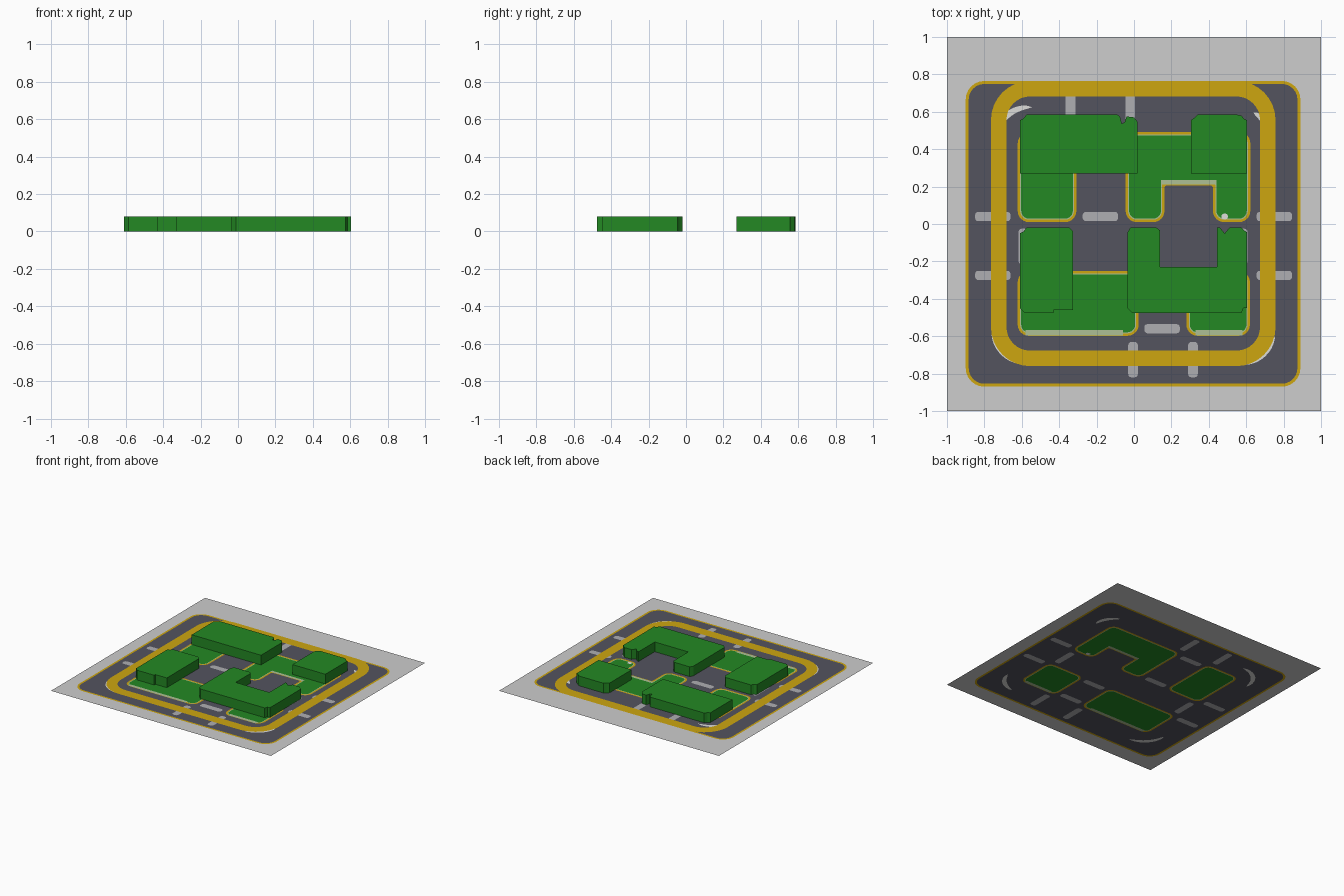
import bpy, bmesh, math
from mathutils import Vector
from mathutils.geometry import delaunay_2d_cdt

if "Cube" in bpy.data.objects:
    bpy.data.objects.remove(bpy.data.objects["Cube"])


def material(name, rgb):
    m = bpy.data.materials.new(name)
    m.diffuse_color = (*rgb, 1)
    m.use_nodes = True
    m.node_tree.nodes["Principled BSDF"].inputs["Base Color"].default_value = m.diffuse_color
    return m


GREY, ROAD, YELLOW, GREEN, PALE, MARK, WHITE = range(7)
MATS = [material("pavement grey", (0.61, 0.61, 0.61)),
        material("asphalt", (0.088, 0.088, 0.113)),
        material("kerb yellow", (0.61, 0.38, 0.005)),
        material("lawn green", (0.017, 0.25, 0.017)),
        material("pale green", (0.42, 0.53, 0.30)),
        material("crossing grey", (0.43, 0.43, 0.45)),
        material("corner white", (0.72, 0.72, 0.70))]


def rect(x0, x1, y0, y1):
    return [(x0, y0), (x1, y0), (x1, y1), (x0, y1)]


def rounded(pts, r, inset=0.0, seg=6):
    """Counter-clockwise right-angled outline, inset and with filleted corners."""
    pts = [Vector(p) for p in pts]
    n, out = len(pts), []
    for i, p in enumerate(pts):
        d1 = (pts[i - 1] - p).normalized()
        d2 = (pts[(i + 1) % n] - p).normalized()
        n1, n2 = Vector((d1.y, -d1.x)), Vector((-d2.y, d2.x))
        q = p + inset * (n1 + n2)
        convex = d2.cross(d1) > 0
        rr = max(r - inset, 0.005) if convex else r * 0.25
        c = q + rr * (d1 + d2)
        for k in range(seg + 1):
            t = math.pi / 2 * k / seg
            out.append(c - rr * (d2 * math.cos(t) + d1 * math.sin(t)))
    return out


def arc_band(cx, cy, r, w, a0, a1, seg=10):
    """Crescent with pointed ends."""
    ang = [math.radians(a0 + (a1 - a0) * k / seg) for k in range(seg + 1)]
    out = []
    for s, seq in ((1, ang), (-1, ang[::-1][1:-1])):
        for a in seq:
            f = (a - ang[0]) / (ang[-1] - ang[0])
            rr = r + s * w / 2 * math.sin(math.pi * f) ** 0.5 if 0 < f < 1 else r
            out.append(Vector((cx + rr * math.cos(a), cy + rr * math.sin(a))))
    return out


def inside(p, poly):
    hit = False
    for i, b in enumerate(poly):
        a = poly[i - 1]
        if (a[1] > p[1]) != (b[1] > p[1]):
            if p[0] < (b[0] - a[0]) * (p[1] - a[1]) / (b[1] - a[1]) + a[0]:
                hit = not hit
    return hit


def add_object(name, bm, mats):
    me = bpy.data.meshes.new(name)
    bm.to_mesh(me)
    bm.free()
    for m in mats:
        me.materials.append(m)
    ob = bpy.data.objects.new(name, me)
    bpy.context.collection.objects.link(ob)
    return ob


# Painted layers of the ground, later layers win
layers = [(rect(-1, 1, -1, 1), GREY)]
town = rect(-0.90, 0.89, -0.87, 0.765)
layers += [(rounded(town, 0.10), YELLOW), (rounded(town, 0.10, 0.016), ROAD)]

# Crossings: centre x, centre y, long axis
crossings = [(x, y, "x") for x in (-0.755, 0.75) for y in (0.04, -0.275)]
crossings += [(-0.18, 0.04, "x"), (-0.18, 0.45, "x"), (0.15, -0.56, "x"), (0.15, -0.29, "x")]
crossings += [(x, 0.63, "y") for x in (-0.34, -0.02)]
crossings += [(x, -0.725, "y") for x in (-0.005, 0.315)]
crossings += [(x, -0.12, "y") for x in (-0.592, 0.582)]
for x, y, axis in crossings:
    a, b = (0.095, 0.025) if axis == "x" else (0.026, 0.095)
    layers.append((rounded(rect(x - a, x + a, y - b, y + b), 0.018, seg=3), MARK))

# White crescents in the road corners
for cx, cy, r, a0, a1 in ((-0.56, 0.44, 0.185, 85, 185), (0.56, 0.44, 0.175, -5, 64),
                          (-0.56, -0.55, 0.195, 180, 265), (0.555, -0.55, 0.198, 275, 350)):
    layers.append((arc_band(cx, cy, r, 0.035, a0, a1), WHITE))

# Lawns with kerbs and pale edges
lawns = [rect(-0.622, -0.308, 0.01, 0.49),
         [(-0.045, 0.01), (0.163, 0.01), (0.163, 0.207), (0.422, 0.207),
          (0.422, 0.01), (0.622, 0.01), (0.622, 0.492), (-0.045, 0.492)],
         rect(-0.622, 0.025, -0.598, -0.252),
         rect(0.28, 0.62, -0.598, -0.252)]
for outline in lawns:
    for inset, colour in ((0, YELLOW), (0.013, PALE), (0.019, GREEN)):
        layers.append((rounded(outline, 0.06, inset), colour))
for strip in (rect(-0.58, -0.06, -0.595, -0.568), rect(0.33, 0.58, -0.595, -0.568),
              rect(0.145, 0.44, 0.212, 0.235)):
    layers.append((strip, PALE))
layers.append((rounded(rect(0.468, 0.502, 0.025, 0.055), 0.012, seg=3), WHITE))

# Ground: one flat sheet cut along every painted outline
verts, edges = [], []
for poly, _ in layers:
    s, n = len(verts), len(poly)
    verts += [Vector(p) for p in poly]
    edges += [(s + i, s + (i + 1) % n) for i in range(n)]
res = delaunay_2d_cdt(verts, edges, [], 0, 1e-5)
bm = bmesh.new()
bv = [bm.verts.new((v.x, v.y, 0)) for v in res[0]]
for f in res[2]:
    face = bm.faces.new([bv[i] for i in f])
    c = face.calc_center_median()
    for poly, colour in layers:
        if inside(c, poly):
            face.material_index = colour
add_object("ground_map", bm, MATS)

# Yellow ring road, a flat band just above the ground
outer = rect(-0.765, 0.757, -0.76, 0.765)
loops = [rounded(outer, 0.21, i, 8) for i in (0, 0.083)]
bm = bmesh.new()
rings = [[bm.verts.new((p.x, p.y, 0.003)) for p in lp] for lp in loops]
n = len(rings[0])
for i in range(n):
    j = (i + 1) % n
    bm.faces.new((rings[0][i], rings[0][j], rings[1][j], rings[1][i]))
add_object("ring_band", bm, [MATS[YELLOW]])

# Raised green blocks
blocks = {
    "block_back_left": [(-0.61, .27), (.02, .27), (.02, .545), (.0, .57), (-.04, .575),
                        (-.05, .545), (-.065, .535), (-.075, .575), (-.09, .585),
                        (-.575, .585), (-.59, .565), (-.61, .555)],
    "block_back_right": [(.305, .27), (.605, .27), (.605, .555), (.59, .56), (.575, .58),
                         (.55, .585), (.34, .585), (.325, .57), (.305, .555)],
    "block_front_left": [(-.61, -.45), (-.585, -.475), (-.43, -.475), (-.43, -.46),
                         (-.325, -.46), (-.325, -.04), (-.345, -.02), (-.575, -.02),
                         (-.59, -.04), (-.61, -.05)],
    "block_front_right": [(-.035, -.45), (-.01, -.475), (.575, -.475), (.585, -.45),
                          (.605, -.45), (.605, -.045), (.59, -.035), (.575, -.02),
                          (.51, -.02), (.485, -.05), (.46, -.02), (.445, -.02),
                          (.445, -.23), (.14, -.23), (.14, -.035), (.12, -.02),
                          (-.02, -.02), (-.035, -.045)]}
for name, pts in blocks.items():
    bm = bmesh.new()
    low = [bm.verts.new((x, y, 0)) for x, y in pts]
    top = [bm.verts.new((x, y, 0.08)) for x, y in pts]
    bm.faces.new(top)
    for i in range(len(pts)):
        j = (i + 1) % len(pts)
        bm.faces.new((low[i], low[j], top[j], top[i]))
    add_object(name, bm, [MATS[GREEN]])
